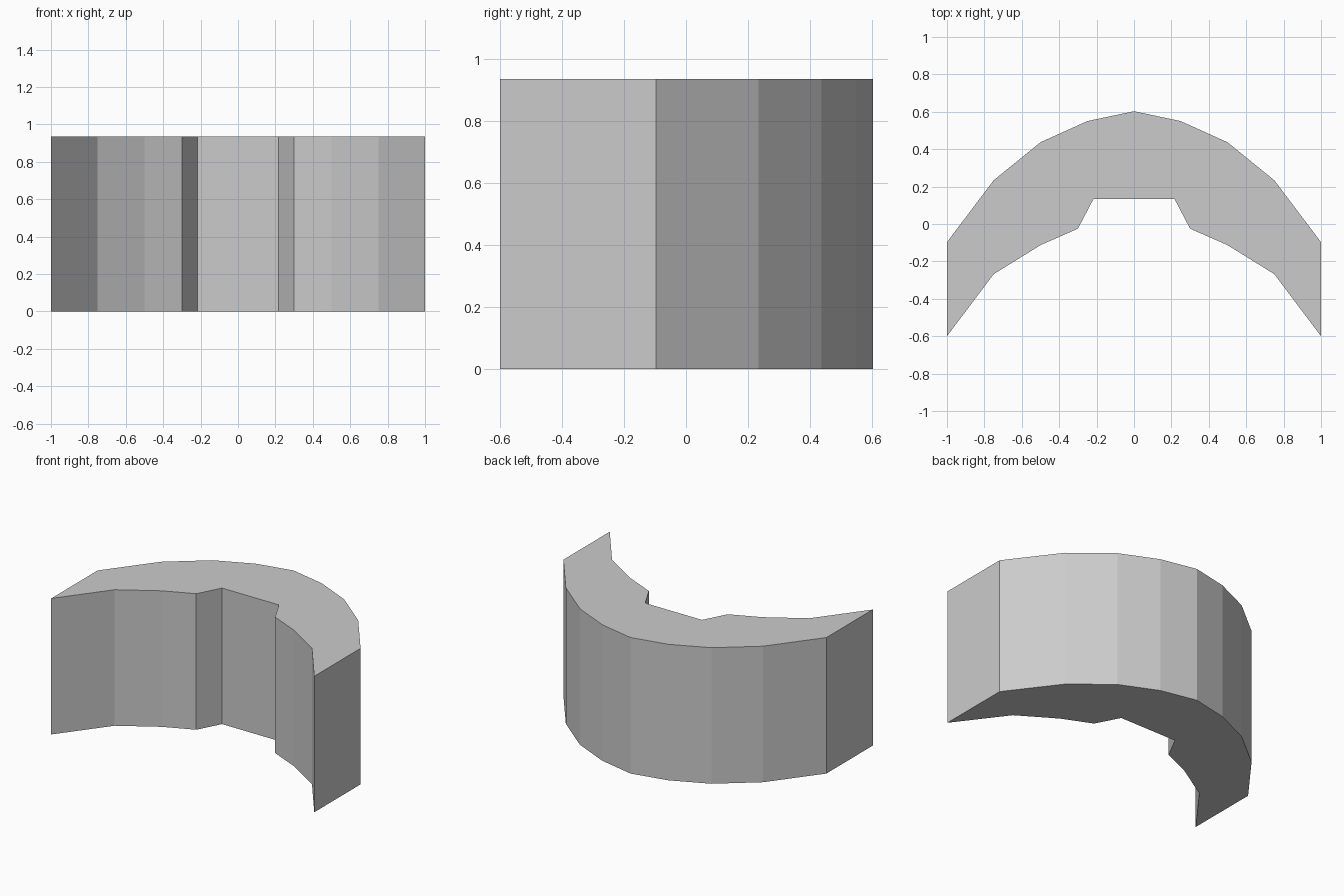
import bpy
import bmesh

if "Cube" in bpy.data.objects:
    bpy.data.objects.remove(bpy.data.objects["Cube"])

HEIGHT = 0.935

# Right half of the plan: outer arc from the centre, then inner arc back to the notch
half = [(0.25, 0.55), (0.5, 0.437), (0.75, 0.234), (1.0, -0.097),
        (1.0, -0.6), (0.75, -0.268), (0.5, -0.113), (0.3, -0.025), (0.216, 0.135)]
outline = [(0.0, 0.603)] + half + [(-x, y) for x, y in reversed(half)]

# Curved block: mirrored outline extruded upward
bm = bmesh.new()
base = bm.faces.new([bm.verts.new((x, y, 0)) for x, y in outline])
top = bmesh.ops.extrude_face_region(bm, geom=[base], use_keep_orig=True)
top_verts = [g for g in top["geom"] if isinstance(g, bmesh.types.BMVert)]
bmesh.ops.translate(bm, verts=top_verts, vec=(0, 0, HEIGHT))
bmesh.ops.recalc_face_normals(bm, faces=bm.faces)

mesh = bpy.data.meshes.new("curved_block")
bm.to_mesh(mesh)
bm.free()
block = bpy.data.objects.new("curved_block", mesh)
bpy.context.collection.objects.link(block)

# Soften the shallow curve facets while keeping corners crisp
bpy.context.view_layer.objects.active = block
block.select_set(True)
bpy.ops.object.shade_flat()
